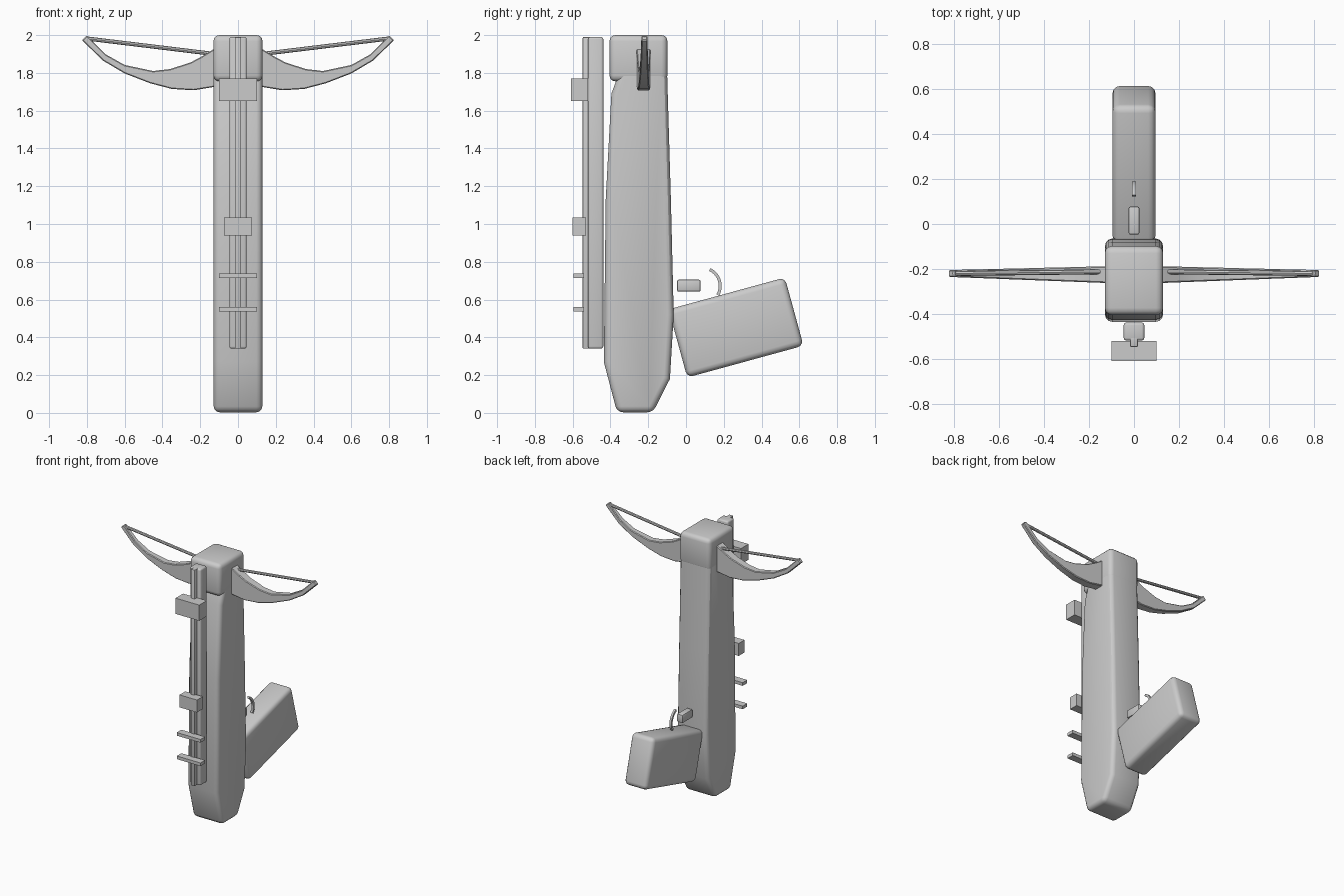
import bpy, bmesh, math
from mathutils import Vector

if "Cube" in bpy.data.objects:
    bpy.data.objects.remove(bpy.data.objects["Cube"])


def finish(bm, name, bevel=0.0, segs=3, mirror=False):
    """Round the hard edges, shade by angle and make the object."""
    bmesh.ops.recalc_face_normals(bm, faces=bm.faces)
    if bevel:
        hard = [e for e in bm.edges if e.calc_face_angle(0) > math.radians(28)]
        bmesh.ops.bevel(bm, geom=hard, offset=bevel, segments=segs, profile=0.5,
                        affect='EDGES', clamp_overlap=True)
    me = bpy.data.meshes.new(name)
    bm.to_mesh(me)
    bm.free()
    me.shade_smooth()
    me.set_sharp_from_angle(angle=math.radians(30))
    ob = bpy.data.objects.new(name, me)
    bpy.context.collection.objects.link(ob)
    if mirror:
        ob.modifiers.new("Mirror", 'MIRROR').use_mirror_merge = False
    return ob


def prism(name, pts, place, bevel=0.0, segs=3, mirror=False):
    """Closed profile swept between two sides; place(a, b, side) gives the 3D point."""
    bm = bmesh.new()
    lo = [bm.verts.new(place(a, b, -1)) for a, b in pts]
    hi = [bm.verts.new(place(a, b, 1)) for a, b in pts]
    bm.faces.new(lo)
    bm.faces.new(hi)
    n = len(pts)
    for i in range(n):
        j = (i + 1) % n
        bm.faces.new((lo[i], lo[j], hi[j], hi[i]))
    return finish(bm, name, bevel, segs, mirror)


def side_prism(name, pts, half, bevel=0.0, segs=3):
    """Side-view (y, z) profile, given a half width in x."""
    return prism(name, pts, lambda y, z, s: (s * half, y, z), bevel, segs)


def box(name, half, y0, y1, z0, z1, bevel=0.0, segs=3):
    return side_prism(name, [(y0, z0), (y1, z0), (y1, z1), (y0, z1)], half, bevel, segs)


# Main stock: tapering body and the head block on top
side_prism("stock_body", [
    (-0.365, 0.003), (-0.175, 0.003), (-0.085, 0.18), (-0.065, 0.52),
    (-0.08, 1.13), (-0.1, 1.8), (-0.105, 1.92), (-0.33, 1.92),
    (-0.365, 1.77), (-0.395, 1.69), (-0.425, 1.13), (-0.435, 0.27)], 0.129, 0.032)
box("stock_head", 0.13, -0.405, -0.098, 1.755, 2.0, 0.032)

# Front rail with a narrow raised rib
box("rail_base", 0.046, -0.518, -0.438, 0.34, 1.99, 0.012)
box("rail_rib", 0.017, -0.547, -0.48, 0.34, 1.99, 0.005, 2)

# Sharp blocks and slats mounted on the rail
box("upper_rail_block", 0.1, -0.61, -0.52, 1.65, 1.77)
box("lower_rail_block", 0.074, -0.6, -0.53, 0.94, 1.035)
for i, z in enumerate((0.548, 0.727)):
    box(f"rail_slat_{i + 1}", 0.1, -0.595, -0.54, z - 0.012, z + 0.012)

# Tilted grip
t = math.radians(15.3)
u, v = Vector((math.cos(t), math.sin(t))), Vector((-math.sin(t), math.cos(t)))
centre = Vector((0.265, 0.452))
corners = [centre + u * (a * 0.319) + v * (b * 0.187)
           for a, b in ((-1, -1), (1, -1), (1, 1), (-1, 1))]
side_prism("grip", [tuple(c) for c in corners], 0.095, 0.032)

# Trigger block and curved trigger
box("trigger_block", 0.024, -0.047, 0.077, 0.642, 0.705, 0.008, 2)
arc = [(a, math.radians(65 - 95 * a / 10)) for a in range(11)]
cy, cz = 0.085, 0.672
outer = [(cy + 0.104 * math.cos(r), cz + 0.104 * math.sin(r)) for _, r in arc]
inner = [(cy + 0.088 * math.cos(r), cz + 0.088 * math.sin(r)) for _, r in reversed(arc)]
side_prism("trigger", outer + inner, 0.008)

# Bow limbs: front-view profile, thinner towards the tip
limb = [(0.09, 1.945), (0.13, 1.925), (0.19, 1.888), (0.25, 1.856), (0.36, 1.82),
        (0.45, 1.81), (0.6, 1.842), (0.7, 1.898), (0.8, 1.998),
        (0.826, 1.973), (0.715, 1.865), (0.6, 1.797), (0.465, 1.745),
        (0.35, 1.715), (0.235, 1.708), (0.13, 1.725), (0.09, 1.732)]


def limb_point(x, z, s):
    k = (x - 0.13) / 0.7
    return (x, -0.225 + 0.005 * k + s * (0.037 - 0.022 * k), z)


prism("bow_limbs", limb, limb_point, 0.005, 1, mirror=True)

# Bow string from each limb tip into the head
bm = bmesh.new()
a, b = Vector((0.1, -0.212, 1.897)), Vector((0.808, -0.22, 1.983))
bmesh.ops.create_cone(bm, cap_ends=True, segments=8, radius1=0.011, radius2=0.011,
                      depth=(b - a).length)
rot = (b - a).to_track_quat('Z', 'Y')
for vert in bm.verts:
    vert.co = rot @ vert.co + (a + b) / 2
finish(bm, "bow_string", mirror=True)
